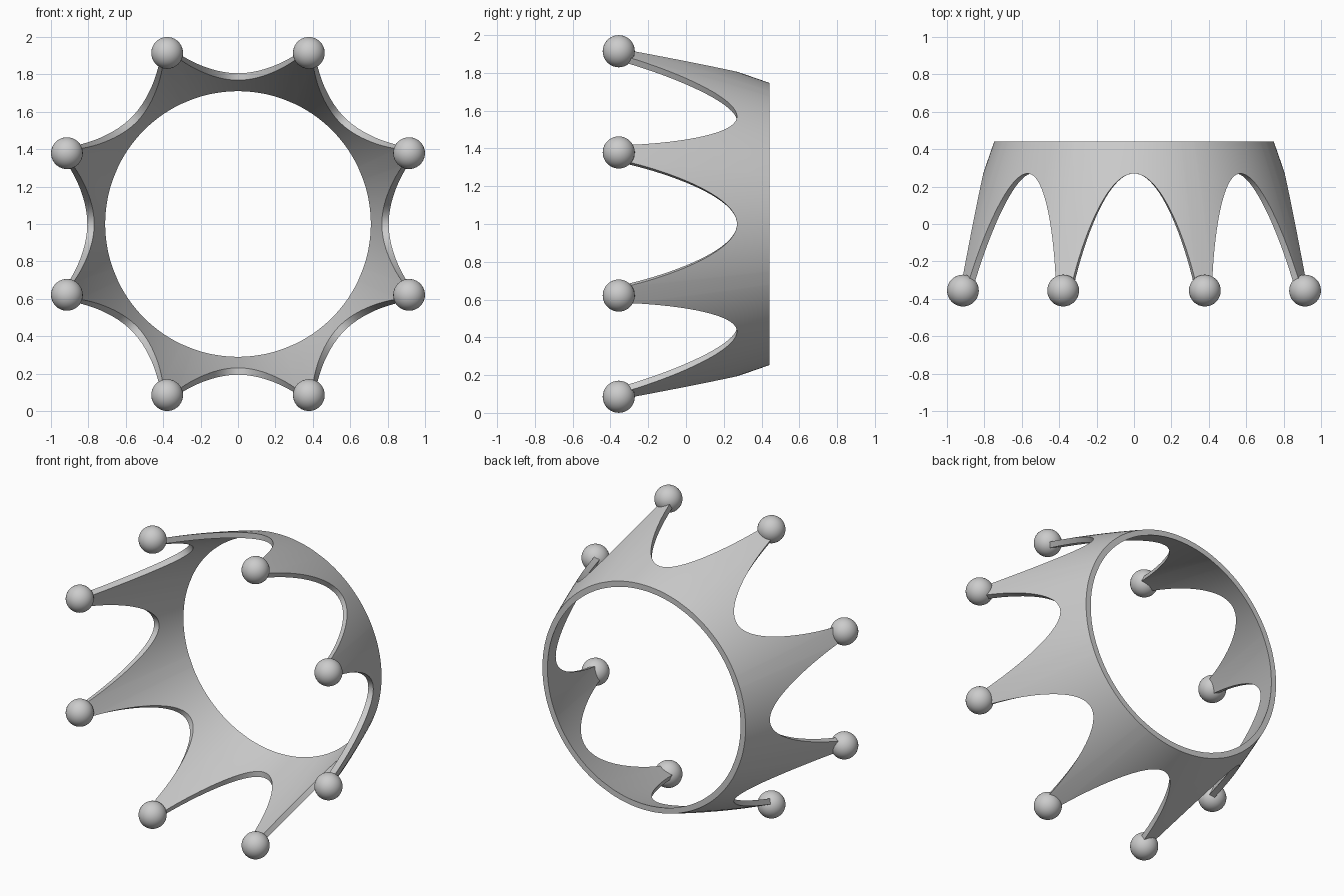
import bpy, bmesh
from math import sin, cos, acos, radians, pi

if "Cube" in bpy.data.objects:
    bpy.data.objects.remove(bpy.data.objects["Cube"])

CZ = 1.0            # height of the crown axis (axis runs along y)
BACK, TIP = 0.441, -0.33
THICK = 0.037
POINTS, ROWS, STEPS = 8, 14, 20


def radius(y):
    # gently bowed flare, widening toward the points
    return 0.747 - 0.345 * (y - BACK) - 0.064 * (y - BACK) * (y - 0.27)


def place(r, a, y):
    return (r * cos(a), y, CZ + r * sin(a))


def finish(name, bm):
    bmesh.ops.recalc_face_normals(bm, faces=bm.faces)
    me = bpy.data.meshes.new(name)
    bm.to_mesh(me)
    bm.free()
    ob = bpy.data.objects.new(name, me)
    bpy.context.collection.objects.link(ob)
    bpy.ops.object.select_all(action='DESELECT')
    ob.select_set(True)
    bpy.context.view_layer.objects.active = ob
    bpy.ops.object.shade_smooth_by_angle(angle=radians(35))
    return ob


# Front edge of the band: elliptical valleys between narrow points
YC, B, A = -0.70, 0.97, radians(21.5)
s_end = acos((TIP - YC) / B)
half = [(A * sin(s_end * i / STEPS), YC + B * cos(s_end * i / STEPS))
        for i in range(STEPS + 1)]
edge = [(-a, y) for a, y in reversed(half[1:])] + half

# Crown band: closed cross-section loops bridged all the way round
bm = bmesh.new()
loops = []
for k in range(POINTS):
    for a, front in edge:
        ang = k * 2 * pi / POINTS + a
        ys = [BACK + (front - BACK) * j / ROWS for j in range(ROWS + 1)]
        outer = [place(radius(y), ang, y) for y in ys]
        inner = [place(radius(y) - THICK, ang, y) for y in reversed(ys)]
        loops.append([bm.verts.new(p) for p in outer + inner])
for p, q in zip(loops, loops[1:] + loops[:1]):
    n = len(p)
    for j in range(n):
        bm.faces.new((p[j], q[j], q[(j + 1) % n], p[(j + 1) % n]))
finish("crown_band", bm)

# Ball on every point
for k in range(POINTS):
    bm = bmesh.new()
    bmesh.ops.create_uvsphere(bm, u_segments=32, v_segments=20, radius=0.085)
    bmesh.ops.translate(bm, verts=bm.verts,
                        vec=place(0.99, (k + 0.5) * 2 * pi / POINTS, -0.356))
    finish(f"point_ball_{k + 1}", bm)
